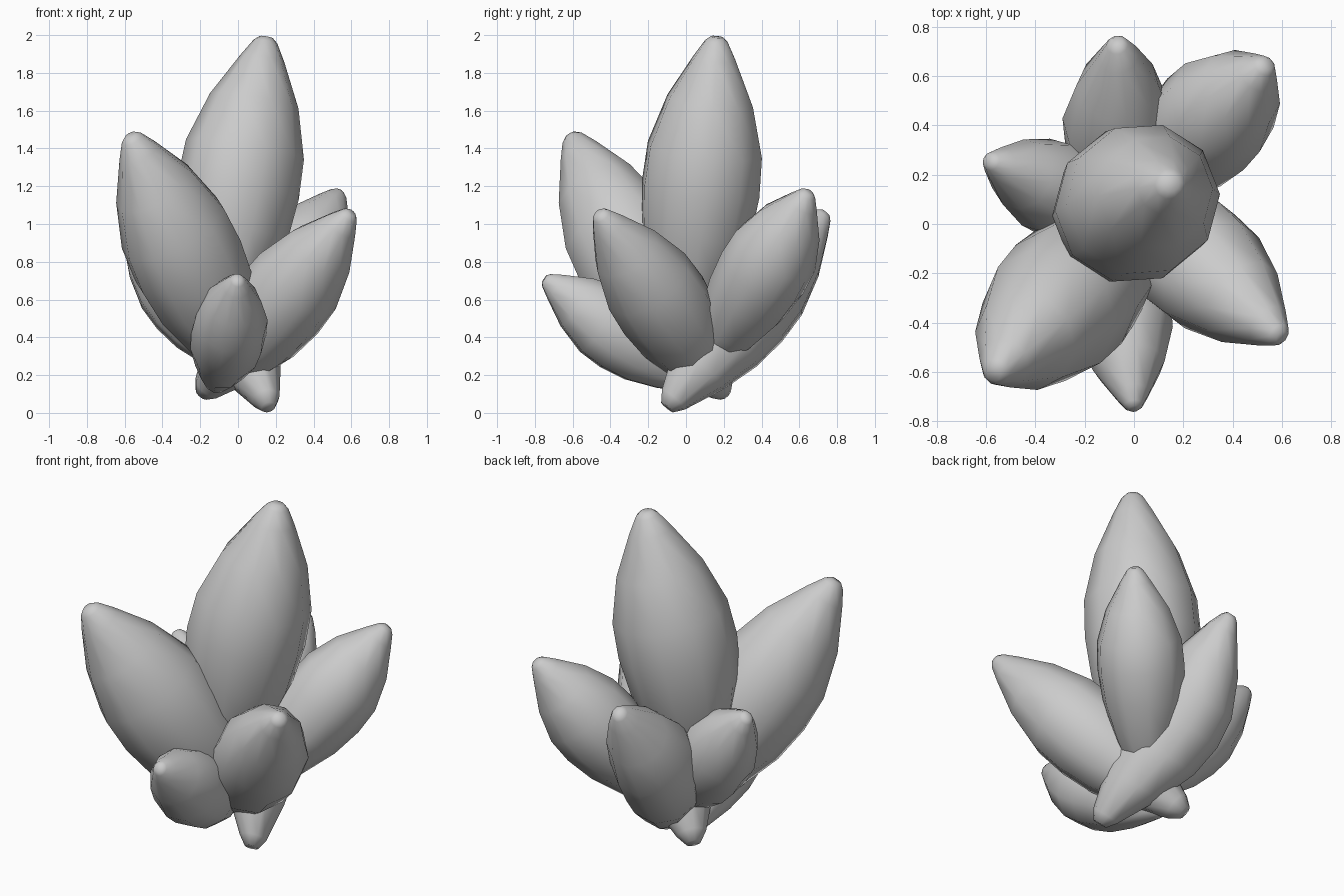
import bpy, bmesh, math
from mathutils import Vector

if "Cube" in bpy.data.objects:
    bpy.data.objects.remove(bpy.data.objects["Cube"])

# spindle profile: (position along axis, radius fraction)
PROFILE = [(0, .17), (.04, .33), (.2, .7), (.36, .95), (.5, 1.03), (.63, 1.0),
           (.79, .75), (.93, .37), (.985, .2), (1, .11)]
SIDES = 10


def crystal(name, base, tip, r_side, r_up, roll=0.0, bow=(0, 0, 0)):
    """Closed spindle from base to tip with an elliptical section and slight bow."""
    base, tip, bow = Vector(base), Vector(tip), Vector(bow)
    axis = tip - base
    side = axis.cross(Vector((0, 0, 1))).normalized()
    up = side.cross(axis).normalized()
    bm = bmesh.new()
    rings = []
    for t, f in PROFILE:
        centre = base + axis * t + bow * max(0.0, math.sin(math.pi * t)) ** 1.5
        ring = []
        for i in range(SIDES):
            a = 2 * math.pi * i / SIDES + roll
            ring.append(bm.verts.new(centre + side * (math.cos(a) * r_side * f)
                                     + up * (math.sin(a) * r_up * f)))
        rings.append(ring)
    for a, b in zip(rings, rings[1:]):
        for i in range(SIDES):
            j = (i + 1) % SIDES
            bm.faces.new((a[i], a[j], b[j], b[i]))
    bm.faces.new(rings[0])
    bm.faces.new(rings[-1])
    bmesh.ops.recalc_face_normals(bm, faces=bm.faces)
    for f in bm.faces:
        f.smooth = True
    me = bpy.data.meshes.new(name)
    bm.to_mesh(me)
    bm.free()
    ob = bpy.data.objects.new(name, me)
    bpy.context.collection.objects.link(ob)
    return ob


# tall centre spike
crystal("centre_spike", (-.12, -.01, .38), (.15, .165, 1.99), .31, .32, .2, (-.015, 0, 0))
# ring of leaning spikes
crystal("front_left_spike", (.04, .04, .18), (-.57, -.61, 1.47), .285, .31, 0, (0, 0, -.02))
crystal("front_right_spike", (-.19, .2, .1), (.6, -.46, 1.06), .25, .25, .3, (.01, .01, -.01))
crystal("back_right_spike", (-.02, .1, .25), (.54, .65, 1.17), .235, .24, .1, (.03, .03, .03))
crystal("back_spike", (.16, -.1, .03), (-.07, .74, 1.06), .225, .25, .31, (-.095, 0, 0))
crystal("left_spike", (.06, -.02, .2), (-.59, .26, .99), .195, .22, .2)
crystal("front_spike", (-.12, .1, .14), (0, -.75, .71), .195, .21, 0, (.01, -.01, -.01))
